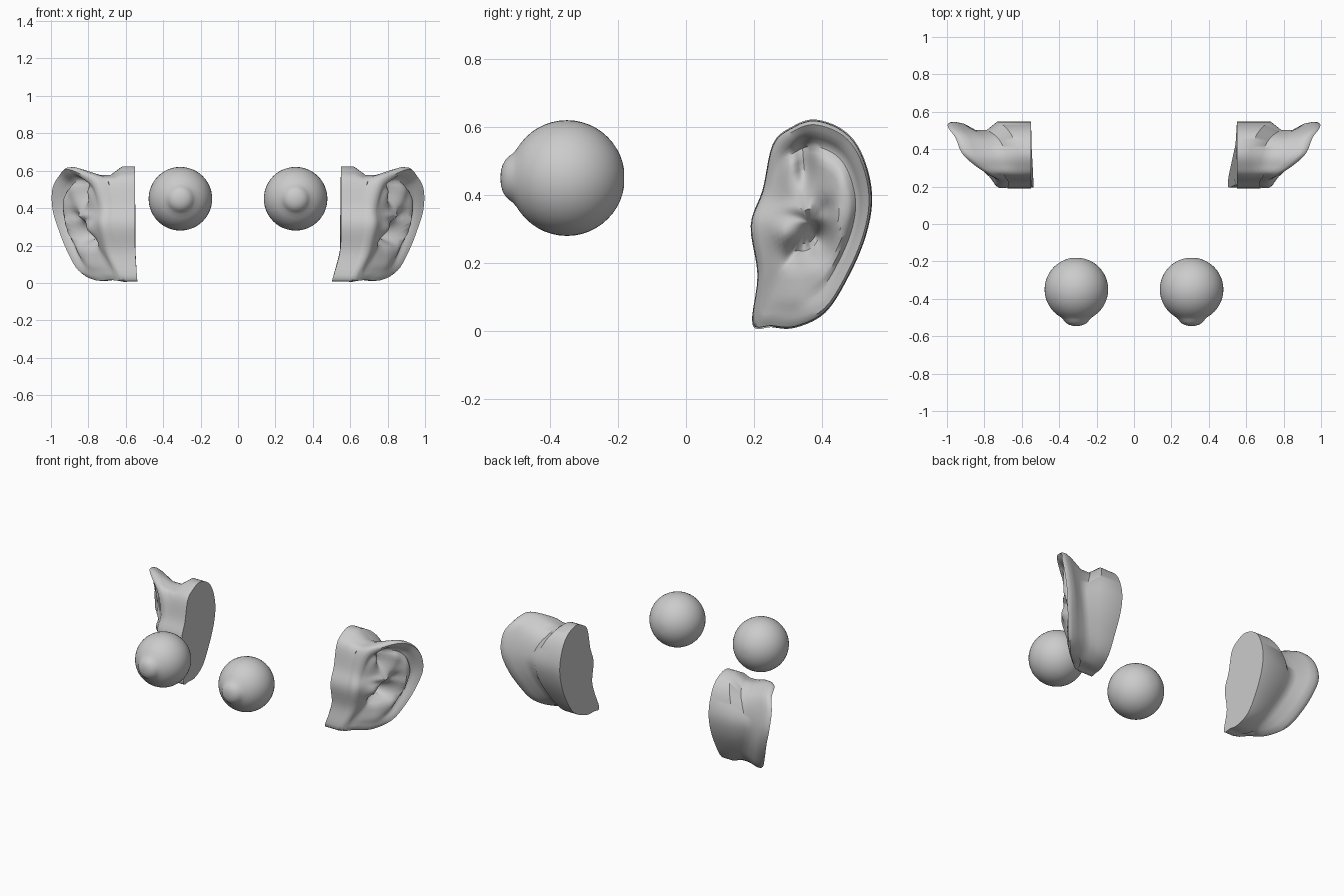
import bpy, bmesh
from math import sin, cos, pi, exp, hypot

if "Cube" in bpy.data.objects:
    bpy.data.objects.remove(bpy.data.objects["Cube"])

# ear outline: y, z, rim x, slab x, neck scale, helix fold strength, inner face x
OUT = [
    (.195, .020, .640, .58, 1.00, 0, .505), (.210, .165, .700, .61, 1.00, 0, .545),
    (.190, .310, .730, .63, 1.00, 0, .55), (.225, .415, .725, .63, 1.00, 0, .55),
    (.255, .550, .770, .63, .97, .3, .55), (.310, .600, .850, .62, .90, .8, .55),
    (.380, .622, .920, .62, .84, 1, .55), (.467, .588, .955, .65, .80, 1, .55),
    (.520, .515, .992, .69, .78, 1, .55), (.547, .400, .992, .73, .76, 1, .55),
    (.530, .285, .960, .72, .77, 1, .55), (.480, .165, .915, .68, .82, .8, .55),
    (.410, .055, .855, .63, .88, .4, .54), (.320, .010, .775, .60, .96, .1, .52),
    (.250, .012, .700, .59, 1.00, 0, .505)]
CY, CZ, CX = .36, .32, .84

# bumps and hollows of the ear face: y, z, y radius, z radius, height
FORM = [(.385, .270, .040, .050, -.13), (.325, .225, .035, .035, -.05),
        (.350, .490, .030, .075, -.085), (.405, .360, .030, .030, -.03),
        (.445, .320, .018, .090, .025), (.285, .285, .030, .035, .02),
        (.330, .360, .050, .018, .02), (.320, .090, .060, .040, .012)]


def smooth_loop(pts, n):
    """Closed Catmull-Rom curve through rows of values."""
    out, m = [], len(pts)
    for i in range(m):
        a, b, c, d = (pts[(i + k) % m] for k in (-1, 0, 1, 2))
        for j in range(n):
            t = j / n
            out.append([.5 * (2*q + (r-p)*t + (2*p-5*q+4*r-s)*t*t + (3*q-p-3*r+s)*t**3)
                        for p, q, r, s in zip(a, b, c, d)])
    return out


def face_x(y, z, rim, s, w):
    x = CX + (rim - CX) * s
    for fy, fz, ry, rz, h in FORM:
        g = exp(-((y-fy)/ry)**2 - ((z-fz)/rz)**2)
        x += h * g * min(1, (1 - s) * 4)
    return x - .04 * w * exp(-((s - .76) / .08)**2)


def loft(name, rings, tip=None, angle=.75):
    """Skin closed rings; the first is capped and the last may meet in a tip."""
    bm = bmesh.new()
    vs = [[bm.verts.new(p) for p in r] for r in rings]
    n = len(vs[0])
    for a, b in zip(vs, vs[1:]):
        for i in range(n):
            bm.faces.new((a[i], a[(i+1) % n], b[(i+1) % n], b[i]))
    bm.faces.new(vs[0])
    t = bm.verts.new(tip)
    for i in range(n):
        bm.faces.new((vs[-1][i], vs[-1][(i+1) % n], t))
    bmesh.ops.recalc_face_normals(bm, faces=bm.faces)
    me = bpy.data.meshes.new(name)
    bm.to_mesh(me)
    bm.free()
    ob = bpy.data.objects.new(name, me)
    bpy.context.collection.objects.link(ob)
    bpy.ops.object.select_all(action='DESELECT')
    ob.select_set(True)
    bpy.context.view_layer.objects.active = ob
    bpy.ops.object.shade_smooth_by_angle(angle=angle)


def ear(name, side, flare):
    loop = smooth_loop(OUT, 5)

    def ring(scale, xf):
        r = []
        for y, z, rim, slab, neck, w, inner in loop:
            s = scale if scale else neck
            py, pz = CY + (y - CY) * s, CZ + (z - CZ) * s
            r.append((side * xf(py, pz, rim, slab, w, inner), py, max(pz, 0)))
        return r
    # flat inner side, slab, narrow neck and flared back
    rings = [ring(1, lambda y, z, r, b, w, i: .55 + (i - .55) * flare),
             ring(1, lambda y, z, r, b, w, i: b),
             ring(None, lambda y, z, r, b, w, i: b + (r - b) * .22),
             ring(None, lambda y, z, r, b, w, i: b + (r - b) * .45),
             ring(.95, lambda y, z, r, b, w, i: r - .075),
             ring(.99, lambda y, z, r, b, w, i: r - .035),
             ring(.985, lambda y, z, r, b, w, i: r - .012),
             ring(.95, lambda y, z, r, b, w, i: r)]
    # folded rim and hollowed face
    for s in (.9, .86, .82, .78, .74, .68, .62, .55, .48, .41, .34, .27, .2, .13, .06):
        rings.append(ring(s, lambda y, z, r, b, w, i: face_x(y, z, r, s, w)))
    loft(name, rings, (side * face_x(CY, CZ, CX, 0, 0), CY, CZ))


def eye(name, x):
    # eyeball of revolution with a bulging cornea
    R, yc, zc = .17, -.35, .45
    prof = [(R * sin(a), yc + R * cos(a)) for a in [pi * k / 24 for k in range(1, 20)]]
    prof += [(.083, -.499), (.072, -.509), (.064, -.520), (.053, -.531),
             (.038, -.539), (.020, -.544)]
    rings = [[(x + r * cos(2*pi*k/48), y, zc + r * sin(2*pi*k/48)) for k in range(48)]
             for r, y in prof]
    loft(name, rings, (x, -.545, zc), 1.2)


for side, label, flare in ((1, "right", 1), (-1, "left", .25)):
    ear("ear_" + label, side, flare)
    eye("eyeball_" + label, side * .308)
